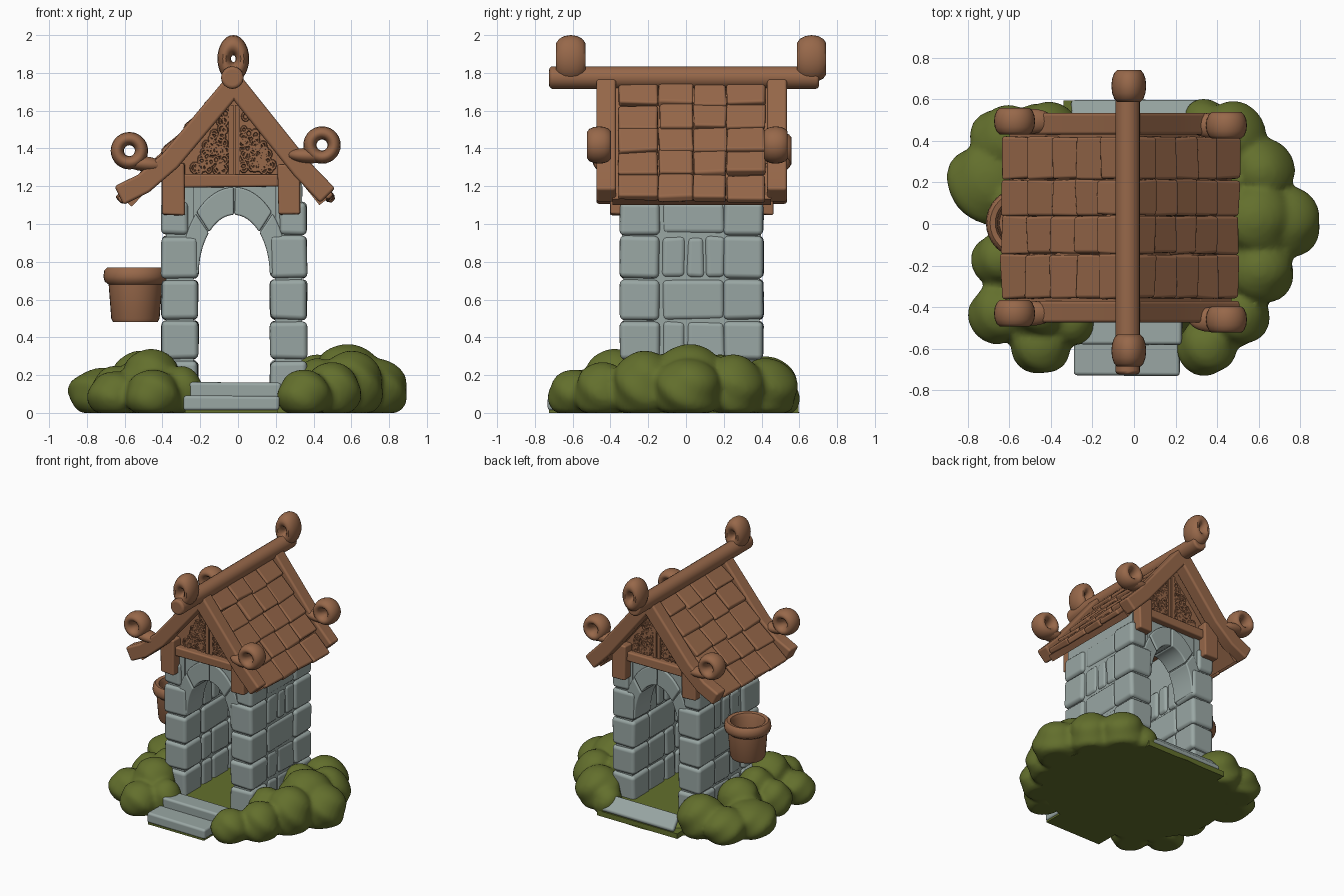
import bpy, bmesh, math, random
from mathutils import Matrix, Vector

random.seed(7)
if "Cube" in bpy.data.objects:
    bpy.data.objects.remove(bpy.data.objects["Cube"])

XC, YC = -0.02, 0.03  # centre of the building


def material(name, color):
    m = bpy.data.materials.new(name)
    m.use_nodes = True
    m.diffuse_color = (*color, 1)
    m.node_tree.nodes["Principled BSDF"].inputs["Base Color"].default_value = (*color, 1)
    return m


WOOD = material("warm wood", (0.31, 0.138, 0.068))
STONE = material("grey stone", (0.32, 0.385, 0.37))
GREEN = material("moss green", (0.125, 0.16, 0.026))


def finish(name, bm, mat, bevel=0.0):
    bmesh.ops.recalc_face_normals(bm, faces=bm.faces)
    for f in bm.faces:
        f.smooth = True
    me = bpy.data.meshes.new(name)
    bm.to_mesh(me)
    bm.free()
    me.materials.append(mat)
    ob = bpy.data.objects.new(name, me)
    bpy.context.collection.objects.link(ob)
    if bevel:
        b = ob.modifiers.new("soft edges", 'BEVEL')
        b.width, b.segments, b.harden_normals = bevel, 3, True
    else:
        bpy.ops.object.select_all(action='DESELECT')
        ob.select_set(True)
        bpy.context.view_layer.objects.active = ob
        bpy.ops.object.shade_smooth_by_angle(angle=math.radians(45))
    return ob


def box(bm, x0, x1, y0, y1, z0, z1, jitter=0.005, rot=None):
    """Slightly uneven block between the given limits, turned about its centre."""
    c = Vector((x0 + x1, y0 + y1, z0 + z1)) / 2
    m = Matrix.Translation(c) @ (rot or Matrix()) @ Matrix.Diagonal((x1 - x0, y1 - y0, z1 - z0, 1))
    for v in bmesh.ops.create_cube(bm, size=1, matrix=m)["verts"]:
        v.co += Vector([random.uniform(-jitter, jitter) for _ in range(3)])


def prism(bm, pts, y0, y1):
    """Extrude an x-z outline along y."""
    f = bm.faces.new([bm.verts.new((x, y0, z)) for x, z in pts])
    g = bmesh.ops.extrude_face_region(bm, geom=[f])["geom"]
    bmesh.ops.translate(bm, vec=(0, y1 - y0, 0), verts=[v for v in g if isinstance(v, bmesh.types.BMVert)])


def ring(bm, center, major, minor, scale=(1, 1, 1), nu=28, nv=14):
    """Ring with its hole along y."""
    loops = []
    for i in range(nu):
        a = math.tau * i / nu
        loop = []
        for j in range(nv):
            b = math.tau * j / nv
            r = major + minor * math.cos(b)
            p = (r * math.cos(a), minor * math.sin(b), r * math.sin(a))
            loop.append(bm.verts.new([c + q * s for c, q, s in zip(center, p, scale)]))
        loops.append(loop)
    for i in range(nu):
        for j in range(nv):
            a, b = loops[i], loops[(i + 1) % nu]
            bm.faces.new((a[j], a[(j + 1) % nv], b[(j + 1) % nv], b[j]))


def side_y(s, a, b):
    """Distances from the middle turned into a y range on the front (-1) or back (1)."""
    return sorted((YC + s * a, YC + s * b))


# Ground, reaching under the steps at both ends
bm = bmesh.new()
bmesh.ops.create_cone(bm, cap_ends=True, segments=40, radius1=0.7, radius2=0.6, depth=0.1,
                      matrix=Matrix.Translation((0, 0, 0.05)) @ Matrix.Diagonal((1, 0.86, 1, 1)))
box(bm, -0.28, 0.21, -0.725, -0.4, 0, 0.016, 0)
box(bm, -0.34, 0.36, 0.4, 0.595, 0, 0.04, 0)
finish("ground", bm, GREEN)

# Bushes, melted together
bushes = [  # x, y, radius, top
    (-0.70, 0.20, 0.20, 0.24), (-0.62, 0.40, 0.17, 0.24), (-0.65, -0.17, 0.13, 0.25), (-0.52, 0.08, 0.16, 0.33),
    (-0.65, -0.43, 0.145, 0.22), (-0.45, -0.58, 0.145, 0.23), (-0.46, -0.38, 0.17, 0.34), (-0.43, 0.42, 0.17, 0.30),
    (-0.50, -0.16, 0.14, 0.32), (-0.30, -0.47, 0.12, 0.25), (0.35, -0.59, 0.14, 0.23), (0.50, -0.44, 0.15, 0.27),
    (0.60, -0.22, 0.17, 0.33), (0.72, 0.01, 0.18, 0.29), (0.58, 0.02, 0.20, 0.365), (0.61, 0.25, 0.16, 0.31),
    (0.46, 0.42, 0.17, 0.29), (0.34, 0.49, 0.11, 0.20), (0.42, -0.25, 0.14, 0.29), (0.42, 0.18, 0.15, 0.31)]
bm = bmesh.new()
for x, y, r, top in bushes:
    h = max(top * 0.58, 0.12)
    m = (Matrix.Translation((x, y, top - h)) @ Matrix.Rotation(random.random() * 6, 4, 'Z')
         @ Matrix.Diagonal((r, r, h, 1)))
    for v in bmesh.ops.create_icosphere(bm, subdivisions=4, radius=1, matrix=m)["verts"]:
        v.co += Vector((v.co.x - x, v.co.y - y, 0)) * 0.05 * math.sin(v.co.z * 30 + v.co.x * 22 + v.co.y * 19)
        v.co.z = max(v.co.z, 0)
ob = finish("bushes", bm, GREEN)
remesh = ob.modifiers.new("merge", 'REMESH')
remesh.mode, remesh.voxel_size, remesh.use_smooth_shade = 'VOXEL', 0.018, True
soften = ob.modifiers.new("soften", 'SMOOTH')
soften.factor, soften.iterations = 0.5, 3

# Steps
bm = bmesh.new()
box(bm, -0.29, 0.22, -0.73, -0.54, 0.014, 0.09, 0.003)
box(bm, -0.26, 0.23, -0.58, -0.43, 0.07, 0.16)
box(bm, -0.30, 0.33, 0.48, 0.61, 0.07, 0.115, rot=Matrix.Rotation(-0.8, 4, 'X'))
finish("stone_steps", bm, STONE, 0.018)

# Side walls: cores, corner blocks and middle blocks
levels = [0.07, 0.28, 0.49, 0.71, 0.94, 1.12]
bm = bmesh.new()
core = bmesh.new()
for s in (-1, 1):
    def across(a, b):
        return sorted((XC + s * a, XC + s * b))
    box(core, *across(0.215, 0.36), YC - 0.36, YC + 0.36, 0.05, 1.23, 0)
    for i, (z0, z1) in enumerate(zip(levels, levels[1:])):
        inner = 0.19 if i < 4 else 0.24
        for e in (-1, 1):
            box(bm, *across(inner, 0.385), *side_y(e, 0.17, 0.38), z0 + 0.003, z1 - 0.003)
        cuts = [-0.13, 0.0, 0.10, 0.21] if i == 3 else [-0.13, 0.21] if i in (2, 4) else [-0.13, 0.0, 0.21]
        for y0, y1 in zip(cuts, cuts[1:]):
            box(bm, *across(0.195 if i < 4 else 0.22, 0.372), y0 + 0.003, y1 - 0.003, z0 + 0.004, z1 - 0.004)
    box(bm, *across(0.23, 0.36), YC - 0.35, YC + 0.35, 1.12, 1.22)
finish("wall_cores", core, STONE)
finish("wall_blocks", bm, STONE, 0.028)


# Arches at both ends
def arc(rx, rz, t):
    return XC + rx * math.cos(t), 0.73 + rz * math.sin(t)


bm = bmesh.new()
stones = bmesh.new()
for s in (-1, 1):
    inside = [arc(0.195, 0.325, math.pi * i / 24) for i in range(25)]
    prism(bm, [(XC - 0.35, 0.73), (XC - 0.35, 1.21), (XC + 0.35, 1.21), (XC + 0.35, 0.73)] + inside,
          *side_y(s, 0.17, 0.352))
    n = 4
    for k in range(n):
        t0, t1 = math.pi * (k + 0.015) / n, math.pi * (k + 0.985) / n
        ts = [t0 + (t1 - t0) * i / 8 for i in range(9)]
        prism(stones, [arc(0.188, 0.318, t) for t in ts] + [arc(0.285, 0.465, t) for t in reversed(ts)],
              *side_y(s, 0.165, 0.368))
finish("arch_walls", bm, STONE)
finish("arch_stones", stones, STONE, 0.01)

# Gables: panel, carving, split centre post, tie beam and corner posts
panel, carving, beams = bmesh.new(), bmesh.new(), bmesh.new()
for s in (-1, 1):
    prism(panel, [(XC - 0.36, 1.2), (XC + 0.36, 1.2), (XC + 0.36, 1.26), (XC, 1.68), (XC - 0.36, 1.26)],
          *side_y(s, 0.30, 0.35))
    for h in (-1, 1):
        box(panel, *sorted((XC + h * 0.005, XC + h * 0.03)), *side_y(s, 0.34, 0.365), 1.25, 1.63, 0)
        box(beams, *sorted((-0.035 + h * 0.245, -0.035 + h * 0.365)), *side_y(s, 0.32, 0.43), 1.05, 1.32)
        for _ in range(55):
            v = 1 - math.sqrt(random.random())
            x, z = XC + h * (0.04 + 0.2 * random.random() * (1 - v)), 1.275 + 0.33 * v
            ring(carving, (x, YC + s * 0.353, z), random.uniform(0.012, 0.02), 0.007, (1, 1.5, 1.2), 10, 6)
    box(beams, XC - 0.33, XC + 0.33, *side_y(s, 0.30, 0.405), 1.195, 1.265)
finish("gable_panels", panel, WOOD)
finish("gable_carving", carving, WOOD)
finish("gable_beams", beams, WOOD, 0.012)

# Ceiling
bm = bmesh.new()
box(bm, XC - 0.35, XC + 0.35, YC - 0.34, YC + 0.34, 1.2, 1.22, 0)
finish("ceiling", bm, WOOD)

# Roof slabs and overlapping tiles, each lifted at its lower end
slabs, tiles = bmesh.new(), bmesh.new()
ridge = Vector((XC, 0, 1.74))
columns = [-0.36, -0.145, 0.04, 0.215, 0.42]
rows = 5
for eave in (Vector((-0.605, 0, 1.12)), Vector((0.475, 0, 1.125))):
    d = eave - ridge
    side = math.copysign(1, d.x)
    rot = Matrix.Rotation(math.atan2(-d.z, d.x), 4, 'Y')
    up = rot.to_3x3() @ Vector((0, 0, side))
    lifted = rot @ Matrix.Rotation(math.radians(-7) * side, 4, 'Y')

    def slab(bm, t, length, thick, y0, y1, lift, r, jitter):
        c = ridge + d * t + up * lift
        box(bm, c.x - length / 2, c.x + length / 2, y0, y1, c.z - thick / 2, c.z + thick / 2, jitter, r)
    slab(slabs, 0.5, d.length * 0.98, 0.05, YC - 0.42, YC + 0.42, -0.025, rot, 0)
    for i in range(rows):
        for y0, y1 in zip(columns, columns[1:]):
            slab(tiles, (i + 0.5) / rows + random.uniform(-0.015, 0.015), d.length / rows * 1.1, 0.045,
                 y0 + 0.002, y1 - 0.002, 0.01, lifted, 0.007)
finish("roof_slabs", slabs, WOOD)
finish("roof_tiles", tiles, WOOD, 0.014)

# Barge boards following the slopes, with curls near the eaves
boards, curls = bmesh.new(), bmesh.new()
left = ([(XC, 1.74), (-0.36, 1.335), (-0.50, 1.215), (-0.63, 1.15)], (-0.575, 1.388), (-0.42, 1.31), (-0.43, 0.495))
right = ([(XC, 1.74), (0.16, 1.515), (0.34, 1.29), (0.475, 1.15)], (0.445, 1.418), (0.30, 1.365), (-0.46, 0.475))
for path, curl, stem, curl_ys in (left, right):
    upper, lower = [], []
    for i, p in enumerate(path):
        a, b = Vector(path[max(i - 1, 0)]), Vector(path[min(i + 1, len(path) - 1)])
        t = (b - a).normalized()
        n = Vector((-t.y, t.x)) * 0.055
        upper.append(Vector(p) + n)
        lower.append(Vector(p) - n)
    low = Vector((curl[0], curl[1] - 0.06))
    mid, run = (low + Vector(stem)) / 2, Vector(stem) - low
    for s, y in zip((-1, 1), curl_ys):
        prism(boards, upper + lower[::-1], *side_y(s, 0.40, 0.505))
        ring(curls, (curl[0], y, curl[1]), 0.064, 0.035, (1, 1.85, 1))
        # Stem joining the curl to its board
        m = (Matrix.Translation((mid.x, y, mid.y)) @ Matrix.Rotation(-math.atan2(run.y, run.x), 4, 'Y')
             @ Matrix.Diagonal((run.length * 0.75, 0.06, 0.04, 1)))
        bmesh.ops.create_uvsphere(curls, u_segments=20, v_segments=12, radius=1, matrix=m)
# Ridge curls
for y in (-0.61, 0.665):
    ring(curls, (XC - 0.005, y, 1.875), 0.048, 0.036, (1, 2.2, 1.49))
finish("barge_boards", boards, WOOD, 0.016)
finish("roof_curls", curls, WOOD)

# Ridge beam
bm = bmesh.new()
bmesh.ops.create_cone(bm, cap_ends=True, segments=16, radius1=0.06, radius2=0.06, depth=1.43,
                      matrix=Matrix.Translation((XC - 0.01, -0.01, 1.775)) @ Matrix.Rotation(math.pi / 2, 4, 'X'))
finish("ridge_beam", bm, WOOD, 0.02)

# Hanging bucket, turned from a profile
bm = bmesh.new()
profile = [(0, 0.48), (0.118, 0.48), (0.128, 0.5), (0.142, 0.68), (0.162, 0.695), (0.17, 0.72),
           (0.165, 0.755), (0.15, 0.77), (0.125, 0.765), (0.115, 0.74), (0.105, 0.58), (0, 0.57)]
vs = [bm.verts.new((r, 0, z)) for r, z in profile]
edges = [bm.edges.new(e) for e in zip(vs, vs[1:])]
bmesh.ops.spin(bm, geom=vs + edges, cent=(0, 0, 0), axis=(0, 0, 1), angle=math.tau, steps=32)
bmesh.ops.remove_doubles(bm, verts=bm.verts, dist=0.0005)
bmesh.ops.translate(bm, vec=(-0.543, 0.005, 0), verts=bm.verts)
finish("bucket", bm, WOOD)
